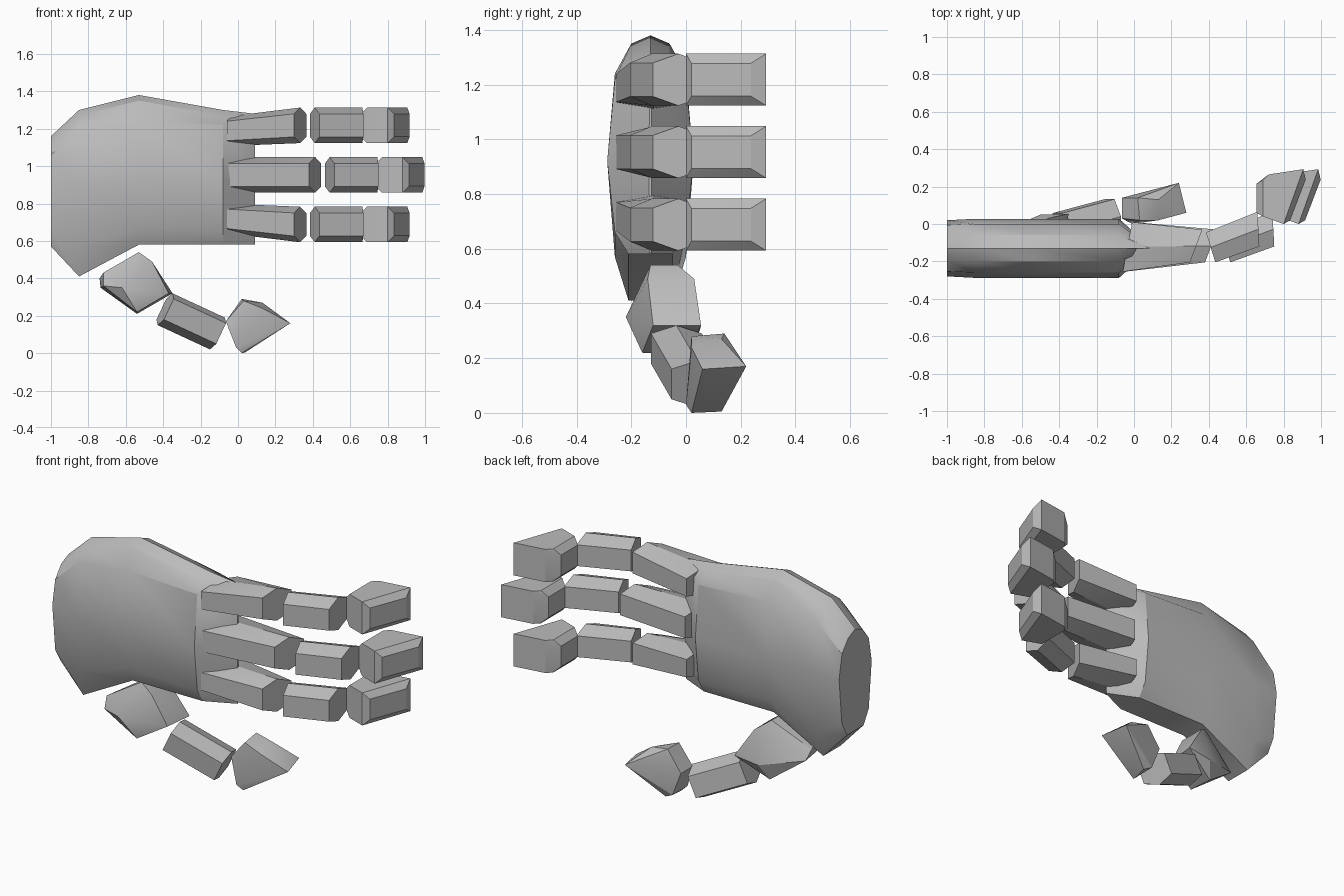
import bpy, bmesh, math
from mathutils import Vector as V

if "Cube" in bpy.data.objects:
    bpy.data.objects.remove(bpy.data.objects["Cube"])

grey = bpy.data.materials.new("mid grey")
grey.diffuse_color = (0.5, 0.5, 0.5, 1)
grey.use_nodes = True
grey.node_tree.nodes["Principled BSDF"].inputs["Base Color"].default_value = grey.diffuse_color


def finish(name, bm, angle):
    bmesh.ops.recalc_face_normals(bm, faces=bm.faces)
    me = bpy.data.meshes.new(name)
    bm.to_mesh(me)
    bm.free()
    ob = bpy.data.objects.new(name, me)
    bpy.context.collection.objects.link(ob)
    me.materials.append(grey)
    bpy.ops.object.select_all(action='DESELECT')
    ob.select_set(True)
    bpy.context.view_layer.objects.active = ob
    bpy.ops.object.shade_smooth_by_angle(angle=math.radians(angle))


def hull(name, pts, angle=22):
    bm = bmesh.new()
    vs = [bm.verts.new(p) for p in pts]
    res = bmesh.ops.convex_hull(bm, input=vs)
    junk = {g for g in res["geom_interior"] + res["geom_unused"]
            if isinstance(g, bmesh.types.BMVert)}
    bmesh.ops.delete(bm, geom=list(junk), context='VERTS')
    bmesh.ops.dissolve_limit(bm, angle_limit=0.03, verts=bm.verts, edges=bm.edges)
    finish(name, bm, angle)


def hexagon(c, d, w):
    """Six-sided section: depth half-vector d, width half-vector w."""
    c, d, w = V(c), V(d), V(w)
    return [c + w, c - w] + [c + s * d + t * w for s in (-1, 1) for t in (-.65, .65)]


def end(front, back, z, half):
    """Hexagonal end of a finger piece from its front and back (x, y)."""
    f, b = V((*front, z)), V((*back, z))
    return hexagon((f + b) / 2, (b - f) / 2, (0, 0, half))


# palm: lofted sections along x
stations = [  # x, top, upper shoulder, lower shoulder, bottom, thickness
    (-1.0, 1.16, 1.06, .65, .57, .95),
    (-.85, 1.30, 1.20, .57, .41, 1),
    (-.53, 1.38, 1.24, .67, .58, 1),
    (-.08, 1.30, 1.22, .66, .58, 1),
    (.09, 1.28, 1.20, .66, .58, .03)]
bm = bmesh.new()
rings = []
for x, zt, zs, zl, zb, k in stations:
    half = [(0, zt), (.07, zt - .03), (.13, zs), (.158, .92), (.13, zl), (.08, zb)]
    sec = [(-.13 - y * k, z) for y, z in half]
    sec += [(-.13 + y * k, z) for y, z in reversed(half[1:])]
    rings.append([bm.verts.new((x, y, z)) for y, z in sec])
n = len(rings[0])
for a, b in zip(rings, rings[1:]):
    for i in range(n):
        j = (i + 1) % n
        bm.faces.new((a[i], a[j], b[j], b[i]))
bm.faces.new(rings[0])
bm.faces.new(rings[-1])
finish("palm", bm, 30)

# three fingers, the middle one set further out
for label, s, dx in (("upper", 1, 0), ("middle", 0, .08), ("lower", -1, 0)):
    z = .953 + .265 * s
    zb = .953 + .235 * s
    hb = .08 if s else .095
    bx = -.06 if s else -.05
    hull(label + "_finger_base",
         end((bx, -.255), (bx + .05, .01), zb, hb)
         + end((.30 + dx, -.205), (.365 + dx, -.03), z, .095))
    hull(label + "_finger_middle",
         end((.435 + dx, -.205), (.385 + dx, -.045), z, .095)
         + end((.67 + dx, -.12), (.66 + dx, .065), z, .095))
    tip = [(.69, .04, .095), (.69, .235, .095), (.655, .06, .06), (.655, .215, .06),
           (.72, .265, .095), (.905, .293, .095), (.80, .0, .095),
           (.835, .02, .06), (.918, .237, .06)]
    hull(label + "_fingertip", [(x + dx, y, z + t * h) for x, y, h in tip for t in (-1, 1)])

# thumb
hull("thumb_base", [
    (-.72, -.18, .43), (-.74, -.10, .40), (-.735, -.05, .35), (-.72, -.20, .36),
    (-.53, -.13, .54), (-.53, -.03, .54), (-.46, .03, .49), (-.46, -.14, .49),
    (-.35, .055, .32), (-.37, -.12, .32), (-.54, -.16, .22), (-.54, .0, .21),
    (-.62, -.22, .35), (-.50, .05, .30)])
hull("thumb_middle",
     hexagon((-.39, -.035, .235), (-.02, .093, 0), (.04, 0, .085))
     + hexagon((-.11, .04, .105), (-.02, .093, 0), (.04, 0, .085)))
hull("thumb_tip", [
    (-.065, .03, .17), (-.065, .14, .17), (.03, .02, .28), (.02, .14, .29),
    (.13, .13, .27), (.13, .02, .24), (.28, .06, .16), (.24, .22, .17),
    (.02, .02, 0), (.04, .13, .005), (-.01, .0, .03), (-.01, .14, .03)])
